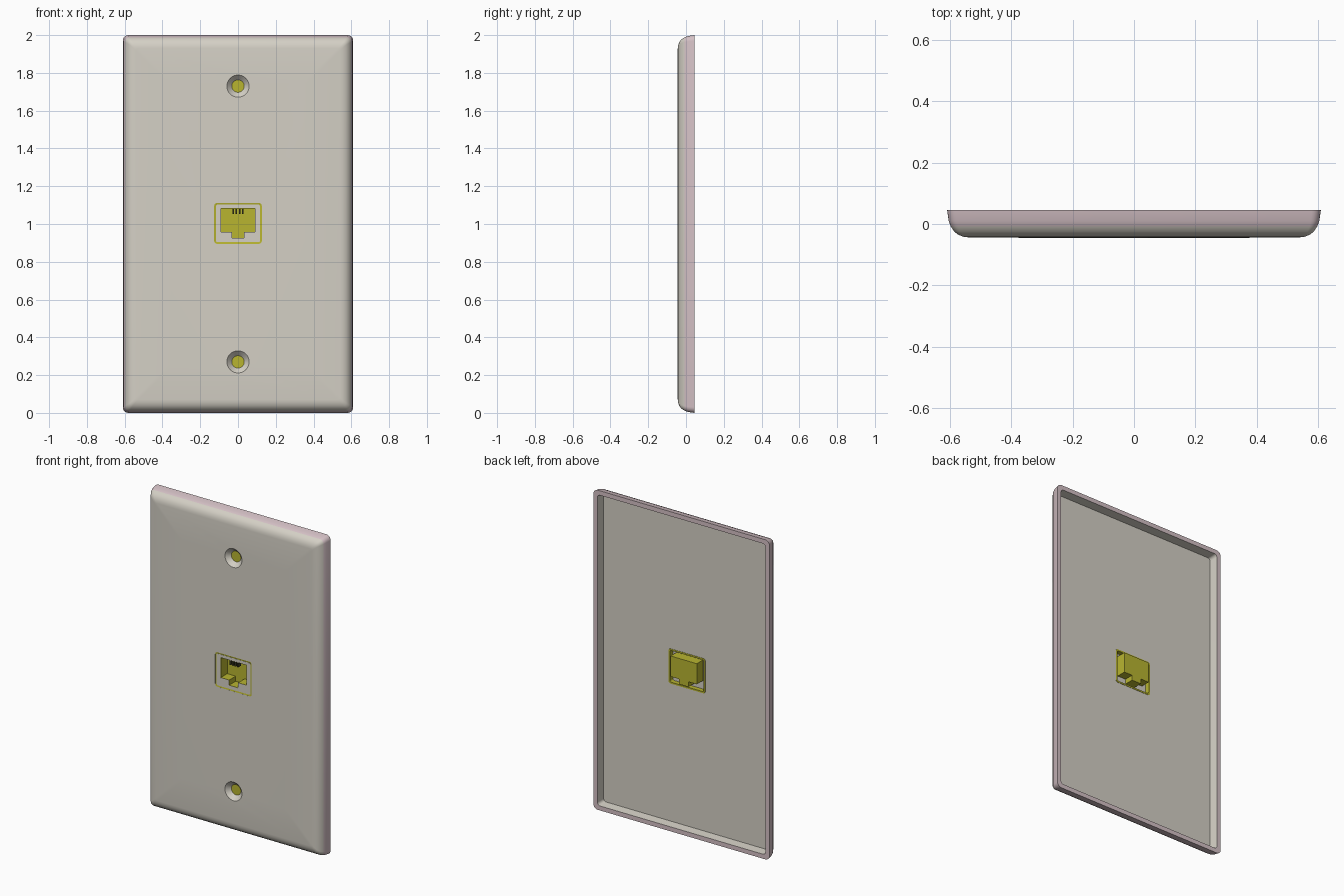
import bpy, bmesh, math

if "Cube" in bpy.data.objects:
    bpy.data.objects.remove(bpy.data.objects["Cube"])


def material(name, rgb):
    m = bpy.data.materials.new(name)
    m.diffuse_color = (*rgb, 1)
    m.use_nodes = True
    m.node_tree.nodes["Principled BSDF"].inputs["Base Color"].default_value = m.diffuse_color
    return m


BEIGE = material("warm_grey", (0.66, 0.63, 0.56))
PINK = material("pale_pink", (0.66, 0.53, 0.56))
YELLOW = material("yellow", (0.48, 0.46, 0.03))
DARK = material("dark_contact", (0.05, 0.05, 0.02))


def rounded(hw, hh, r, cz=1.0, seg=5):
    """Rounded rectangle as (x, z) points."""
    pts = []
    for k, (sx, sz) in enumerate([(1, 1), (-1, 1), (-1, -1), (1, -1)]):
        for i in range(seg + 1):
            a = math.pi / 2 * (k + i / seg)
            pts.append((sx * (hw - r) + r * math.cos(a),
                        cz + sz * (hh - r) + r * math.sin(a)))
    return pts


def loft(name, sections, mats, cap_start=True, cap_end=True, closed=False, side_mat=None):
    """Skin a list of (outline, y) sections into one mesh object."""
    bm = bmesh.new()
    loops = [[bm.verts.new((x, y, z)) for x, z in pts] for pts, y in sections]
    pairs = list(zip(loops, loops[1:]))
    if closed:
        pairs.append((loops[-1], loops[0]))
    for i, (a, b) in enumerate(pairs):
        n = len(a)
        for j in range(n):
            f = bm.faces.new((a[j], a[(j + 1) % n], b[(j + 1) % n], b[j]))
            f.material_index = side_mat(i) if side_mat else 0
    if not closed:
        if cap_start:
            bm.faces.new(loops[0])
        if cap_end:
            bm.faces.new(loops[-1])
    bmesh.ops.recalc_face_normals(bm, faces=bm.faces)
    me = bpy.data.meshes.new(name)
    bm.to_mesh(me)
    bm.free()
    ob = bpy.data.objects.new(name, me)
    bpy.context.collection.objects.link(ob)
    for m in mats:
        me.materials.append(m)
    return ob


def activate(ob):
    bpy.ops.object.select_all(action='DESELECT')
    ob.select_set(True)
    bpy.context.view_layer.objects.active = ob


def cut(ob, cutter):
    mod = ob.modifiers.new("cut", 'BOOLEAN')
    mod.operation = 'DIFFERENCE'
    mod.solver = 'EXACT'
    mod.object = cutter
    activate(ob)
    bpy.ops.object.modifier_apply(modifier=mod.name)
    bpy.data.objects.remove(cutter)


def circle(r, cz, n=32):
    return [(r * math.cos(2 * math.pi * i / n), cz + r * math.sin(2 * math.pi * i / n))
            for i in range(n)]


# Wall plate: hollow back, back rim, then rounded edge up to the slightly crowned front
profile = [(0.033, -0.010), (0.028, 0.045), (0.0, 0.045), (0.005, 0.010), (0.012, -0.008),
           (0.023, -0.025), (0.038, -0.036), (0.055, -0.042), (0.070, -0.0437), (0.25, -0.045)]
sections = [(rounded(0.61 - d, 1 - d, max(0.012, 0.03 - d * 0.4)), y) for d, y in profile]
plate = loft("wall_plate", sections, [BEIGE, PINK],
             side_mat=lambda i: 1 if i in (1, 2, 3) else 0)

# Countersunk screw holes with coloured bottoms
SCREWS = (("lower", 0.27), ("upper", 1.73))
for label, z in SCREWS:
    cut(plate, loft("cutter", [(circle(0.068, z), -0.0545), (circle(0.033, z), -0.018)], []))
    loft(label + "_screw_hole_bottom",
         [(circle(0.033, z), -0.0188), (circle(0.033, z), -0.0175)], [YELLOW])

# Jack opening in the plate
JZ = 1.003
cut(plate, loft("cutter", [(rounded(0.126, 0.108, 0.015, JZ), y) for y in (-0.1, 0.1)], []))
activate(plate)
bpy.ops.object.shade_smooth_by_angle(angle=math.radians(32))

# Coloured collar lining the opening
outer, inner = rounded(0.127, 0.109, 0.015, JZ), rounded(0.117, 0.099, 0.01, JZ)
loft("jack_collar", [(outer, -0.0448), (outer, -0.008), (inner, -0.008), (inner, -0.043)],
     [YELLOW], closed=True)

# Jack face with the stepped socket opening
socket = [(-0.09, 1.084), (0.09, 1.084), (0.09, 0.957), (0.032, 0.957),
          (0.032, 0.925), (-0.032, 0.925), (-0.032, 0.957), (-0.09, 0.957)]
face = rounded(0.1175, 0.0995, 0.01, JZ)
jack = loft("jack_face", [(face, -0.044), (face, -0.037)], [BEIGE])
cut(jack, loft("cutter", [(socket, -0.1), (socket, 0.1)], []))

# Thin-walled socket box behind the face
box = loft("jack_socket", [(socket, -0.0435), (socket, 0.022)], [YELLOW], cap_start=False)
mod = box.modifiers.new("wall", 'SOLIDIFY')
mod.thickness = 0.003
mod.offset = 0

# Four contacts at the top of the socket
for i in range(4):
    x = -0.0255 + i * 0.017
    bar = [(x - 0.004, 1.052), (x + 0.004, 1.052), (x + 0.004, 1.083), (x - 0.004, 1.083)]
    loft(f"contact_{i + 1}", [(bar, -0.04), (bar, -0.012)], [DARK])
